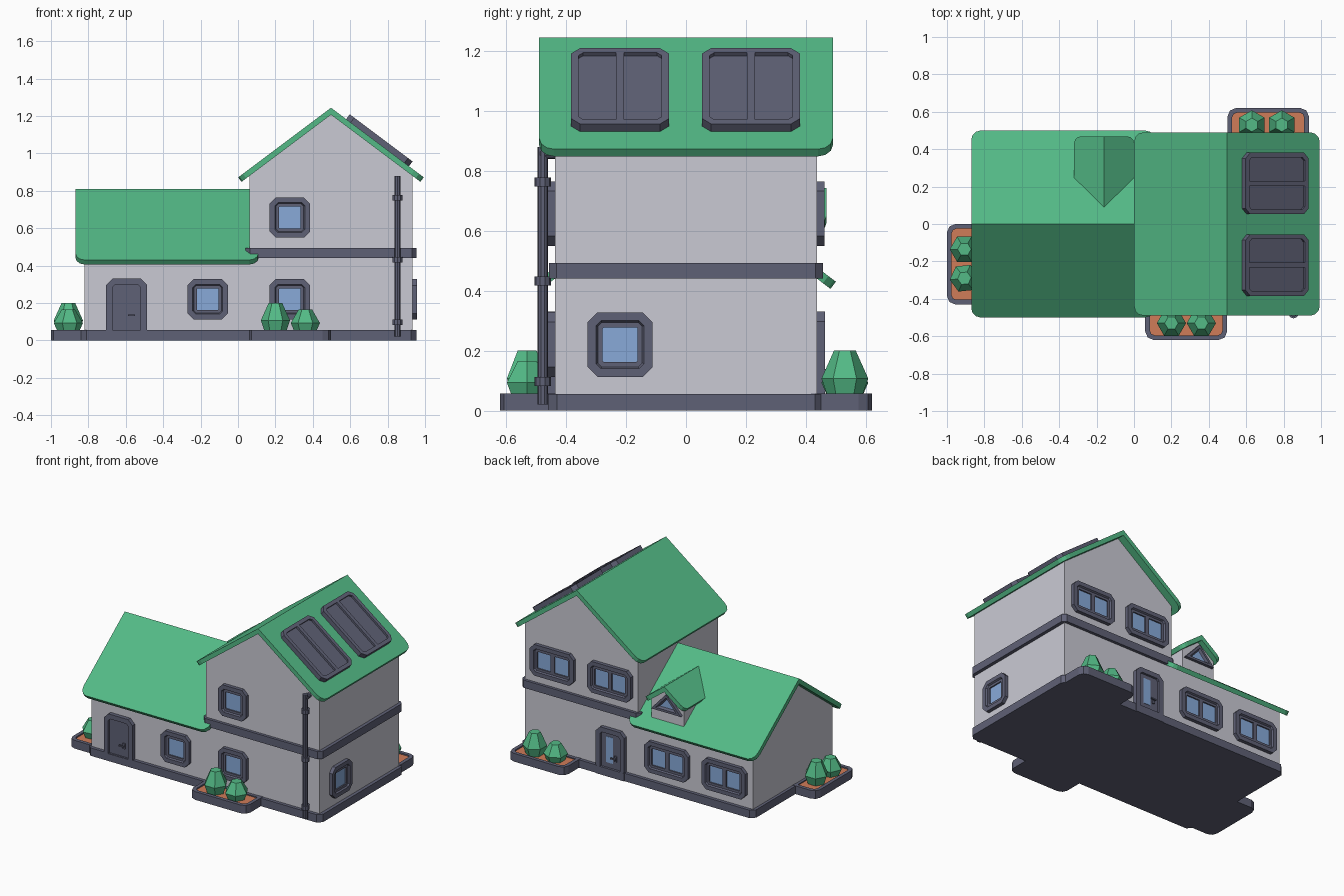
import bpy, bmesh, math
from mathutils import Vector, Matrix

if "Cube" in bpy.data.objects:
    bpy.data.objects.remove(bpy.data.objects["Cube"])


def material(name, r, g, b):
    m = bpy.data.materials.new(name)
    lin = [((c / 255 + 0.055) / 1.055) ** 2.4 for c in (r, g, b)]
    m.diffuse_color = (*lin, 1)
    m.use_nodes = True
    m.node_tree.nodes["Principled BSDF"].inputs["Base Color"].default_value = m.diffuse_color
    return m


WALL = material("wall grey", 202, 202, 212)
SLATE = material("slate trim", 95, 97, 118)
GREEN = material("green", 83, 186, 134)
GLASS = material("window blue", 136, 170, 217)
SOIL = material("soil orange", 208, 124, 88)

FRONT = (math.pi / 2, 0, 0)
BACK = (math.pi / 2, 0, math.pi)
RIGHT = (math.pi / 2, 0, math.pi / 2)


def finish(name, bm, mats, loc=(0, 0, 0), rot=(0, 0, 0)):
    bmesh.ops.recalc_face_normals(bm, faces=bm.faces)
    me = bpy.data.meshes.new(name)
    bm.to_mesh(me)
    bm.free()
    for m in mats:
        me.materials.append(m)
    ob = bpy.data.objects.new(name, me)
    ob.location, ob.rotation_euler = loc, rot
    bpy.context.collection.objects.link(ob)
    return ob


def rounded(x0, x1, y0, y1, c, seg=1):
    """Rectangle outline with chamfered or rounded corners, counter-clockwise."""
    pts = []
    for k, (cx, cy) in enumerate([(x1 - c, y1 - c), (x0 + c, y1 - c), (x0 + c, y0 + c), (x1 - c, y0 + c)]):
        for i in range(seg + 1):
            a = (k + i / seg) * math.pi / 2
            pts.append((cx + c * math.cos(a), cy + c * math.sin(a)))
    return pts


def inset(pts, d):
    out = []
    n = len(pts)
    for i in range(n):
        p = Vector(pts[i])
        e1 = (p - Vector(pts[i - 1])).normalized()
        e2 = (Vector(pts[(i + 1) % n]) - p).normalized()
        n1, n2 = Vector((-e1.y, e1.x)), Vector((-e2.y, e2.x))
        out.append(p + (n1 + n2) * d / (1 + n1.dot(n2)))
    return out


def panel(name, pts, steps, mats, loc=(0, 0, 0), rot=(0, 0, 0)):
    """Stack outline rings (inset, height); the last cap takes the last material."""
    bm = bmesh.new()
    rings = [[bm.verts.new((*p, h)) for p in inset(pts, d)] for d, h in steps]
    n = len(pts)
    for a, b in zip(rings, rings[1:]):
        for i in range(n):
            bm.faces.new((a[i], a[(i + 1) % n], b[(i + 1) % n], b[i]))
    bm.faces.new(rings[0][::-1])
    bm.faces.new(rings[-1]).material_index = len(mats) - 1
    return finish(name, bm, mats, loc, rot)


def box(name, lo, hi, mat, loc=(0, 0, 0), rot=(0, 0, 0)):
    pts = [(lo[0], lo[1]), (hi[0], lo[1]), (hi[0], hi[1]), (lo[0], hi[1])]
    return panel(name, pts, [(0, lo[2]), (0, hi[2])], [mat], loc, rot)


def gable_walls(name, hw, eave, apex, y0, y1, z0, loc, rot=(0, 0, 0)):
    pts = [(-hw, z0), (hw, z0), (hw, eave), (0, apex), (-hw, eave)]
    bm = bmesh.new()
    f = bm.faces.new([bm.verts.new((x, y0, z)) for x, z in pts])
    r = bmesh.ops.extrude_face_region(bm, geom=[f])
    vs = [v for v in r["geom"] if isinstance(v, bmesh.types.BMVert)]
    bmesh.ops.translate(bm, verts=vs, vec=(0, y1 - y0, 0))
    bm.faces.new([bm.verts.new((x, y0, z)) for x, z in pts]) if not f.is_valid else None
    return finish(name, bm, [WALL], loc, rot)


def roof(name, hw, y0, y1, apex, slope, loc, rot=(0, 0, 0), c=0.05):
    """Two pitched slabs with rounded eave corners, ridge along local y."""
    t = 0.03
    k = math.hypot(1, slope)
    bm = bmesh.new()
    outline = [p for p in rounded(-hw, hw, y0, y1, c, 3) if p[0] > 0]
    outline = [(0, y0)] + outline[-4:] + outline[:4] + [(0, y1)]
    for s in (1, -1):
        top = [bm.verts.new((s * u, y, apex - slope * u)) for u, y in outline]
        low = [bm.verts.new((s * (u - t * slope / k), y, apex - slope * u - t / k)) if u > 0
               else bm.verts.new((0, y, apex - t * k)) for u, y in outline]
        bm.faces.new(top)
        bm.faces.new(low[::-1])
        for i in range(len(top) - 1):
            bm.faces.new((top[i], low[i], low[i + 1], top[i + 1]))
    bmesh.ops.remove_doubles(bm, verts=bm.verts, dist=1e-5)
    return finish(name, bm, [GREEN], loc, rot)


# Foundation and storey band
panel("foundation", rounded(-0.84, 0.955, -0.46, 0.46, 0.03), [(0, 0), (0, 0.055)], [SLATE])
panel("storey_band", rounded(0.04, 0.955, -0.457, 0.457, 0.025), [(0, 0.44), (0, 0.493)], [SLATE])

# Walls and roofs of both wings
TURN = (0, 0, math.pi / 2)
gable_walls("low_wing_walls", 0.437, 0.446, 0.778, -0.1, 0.82, 0.03, (0, 0, 0), TURN)
gable_walls("tall_wing_walls", 0.435, 0.886, 1.212, -0.437, 0.437, 0.03, (0.497, 0, 0))
roof("low_roof", 0.5, -0.11, 0.87, 0.81, 0.76, (0, 0, 0), TURN)
roof("tall_roof", 0.496, -0.49, 0.49, 1.244, 0.75, (0.497, 0, 0))

# Dormer on the rear slope
gable_walls("dormer_walls", 0.125, 0.617, 0.71, 0.15, 0.43, 0.42, (-0.16, 0, 0))
roof("dormer_roof", 0.16, 0.09, 0.468, 0.742, 0.75, (-0.16, 0, 0), c=0.035)
panel("dormer_window", [(-0.115, 0.555), (0.115, 0.555), (0, 0.68)],
      [(0, -0.01), (0, 0.02), (0.016, 0.02), (0.02, 0.01), (0.026, 0.005)],
      [SLATE, GLASS], (-0.16, 0.43, 0), BACK)

# Windows
FRAME = [(0, -0.01), (0, 0.025), (0.028, 0.025), (0.034, 0.014), (0.05, 0.014), (0.05, 0.005)]


def window(name, w, loc, rot):
    panel(name, rounded(-w / 2, w / 2, -0.108, 0.108, 0.033), FRAME, [SLATE, GLASS], loc, rot)
    if w > 0.3:
        box(name + "_mullion", (-0.014, -0.07, 0), (0.014, 0.07, 0.014), SLATE, loc, rot)


for i, (x, z) in enumerate([(-0.162, 0.22), (0.277, 0.22), (0.277, 0.657)]):
    window(f"front_window_{i + 1}", 0.216, (x, -0.437, z), FRONT)
window("side_window", 0.216, (0.932, -0.22, 0.22), RIGHT)
for i, (x, z) in enumerate([(-0.17, 0.22), (-0.61, 0.22), (0.27, 0.657), (0.71, 0.657)]):
    window(f"rear_window_{i + 1}", 0.335, (x, 0.437, z), BACK)

# Doors with handles
for name, x, y, rot in (("front_door", -0.596, -0.437, FRONT), ("rear_door", 0.26, 0.437, BACK)):
    pts = [(-0.109, 0.02), (0.109, 0.02), (0.109, 0.297), (0.076, 0.33), (-0.076, 0.33), (-0.109, 0.297)]
    loc = (x, y, 0)
    panel(name, pts, [(0, -0.01), (0, 0.027), (0.033, 0.027), (0.033, 0.012)], [SLATE], loc, rot)
    box(name + "_handle_plate", (0.028, 0.112, 0.01), (0.046, 0.15, 0.02), SLATE, loc, rot)
    box(name + "_handle_lever", (0.008, 0.13, 0.026), (0.046, 0.139, 0.036), SLATE, loc, rot)
    box(name + "_handle_stem", (0.034, 0.13, 0.018), (0.044, 0.139, 0.03), SLATE, loc, rot)
box("rear_door_step", (0.15, 0.4, 0), (0.37, 0.465, 0.055), SLATE)
box("rear_door_glass", (-0.04, 0.09, 0.008), (0.015, 0.27, 0.0145), GLASS, (0.26, 0.437, 0), BACK)

# Solar panels on the right slope
tilt = (0, math.atan(0.75), 0)
for i, y in enumerate((-0.22, 0.217)):
    loc = (0.742, y, 1.244 - 0.75 * 0.245)
    panel(f"solar_panel_{i + 1}", rounded(-0.205, 0.215, -0.164, 0.164, 0.03),
          [(0, -0.005), (0, 0.032), (0.025, 0.032), (0.025, 0.019)], [SLATE], loc, tilt)
    box(f"solar_bar_{i + 1}", (-0.185, -0.013, 0.01), (0.195, 0.013, 0.032), SLATE, loc, tilt)

# Planters with soil beds
for name, r in (("front_planter", (0.06, 0.498, -0.62, -0.38)), ("rear_planter", (0.5, 0.935, 0.38, 0.62)),
                ("left_planter", (-1.0, -0.76, -0.43, 0.0))):
    panel(name, rounded(*r, 0.045, 2), [(0, 0), (0, 0.057), (0.025, 0.057), (0.025, 0.048)], [SLATE, SOIL])

# Faceted bushes
for i, (x, y, h, turn) in enumerate([(0.2, -0.53, 0.2, 0), (0.36, -0.53, 0.165, 0), (0.79, 0.53, 0.2, 0.5),
                                     (0.63, 0.53, 0.165, 0.5), (-0.907, -0.135, 0.2, 0), (-0.907, -0.29, 0.165, 0.1)]):
    pts = [(0.078 * math.cos((k + turn) * math.pi / 3), 0.078 * math.sin((k + turn) * math.pi / 3)) for k in range(6)]
    panel(f"bush_{i + 1}", pts, [(0.02, 0.04), (0.0, 0.045 + 0.4 * (h - 0.045)), (0.036, h)], [GREEN], (x, y, 0))


# Drainpipe with collars and an elbow back to the wall
def cylinder(name, r, depth, loc, rot=(0, 0, 0)):
    bm = bmesh.new()
    bmesh.ops.create_cone(bm, cap_ends=True, segments=10, radius1=r, radius2=r, depth=depth)
    return finish(name, bm, [SLATE], loc, rot)


cylinder("drainpipe", 0.018, 0.86, (0.853, -0.478, 0.45))
cylinder("drainpipe_elbow", 0.017, 0.07, (0.853, -0.452, 0.857), FRONT)
for i, z in enumerate((0.097, 0.432, 0.763)):
    cylinder(f"pipe_collar_{i + 1}", 0.027, 0.03, (0.853, -0.478, z))
